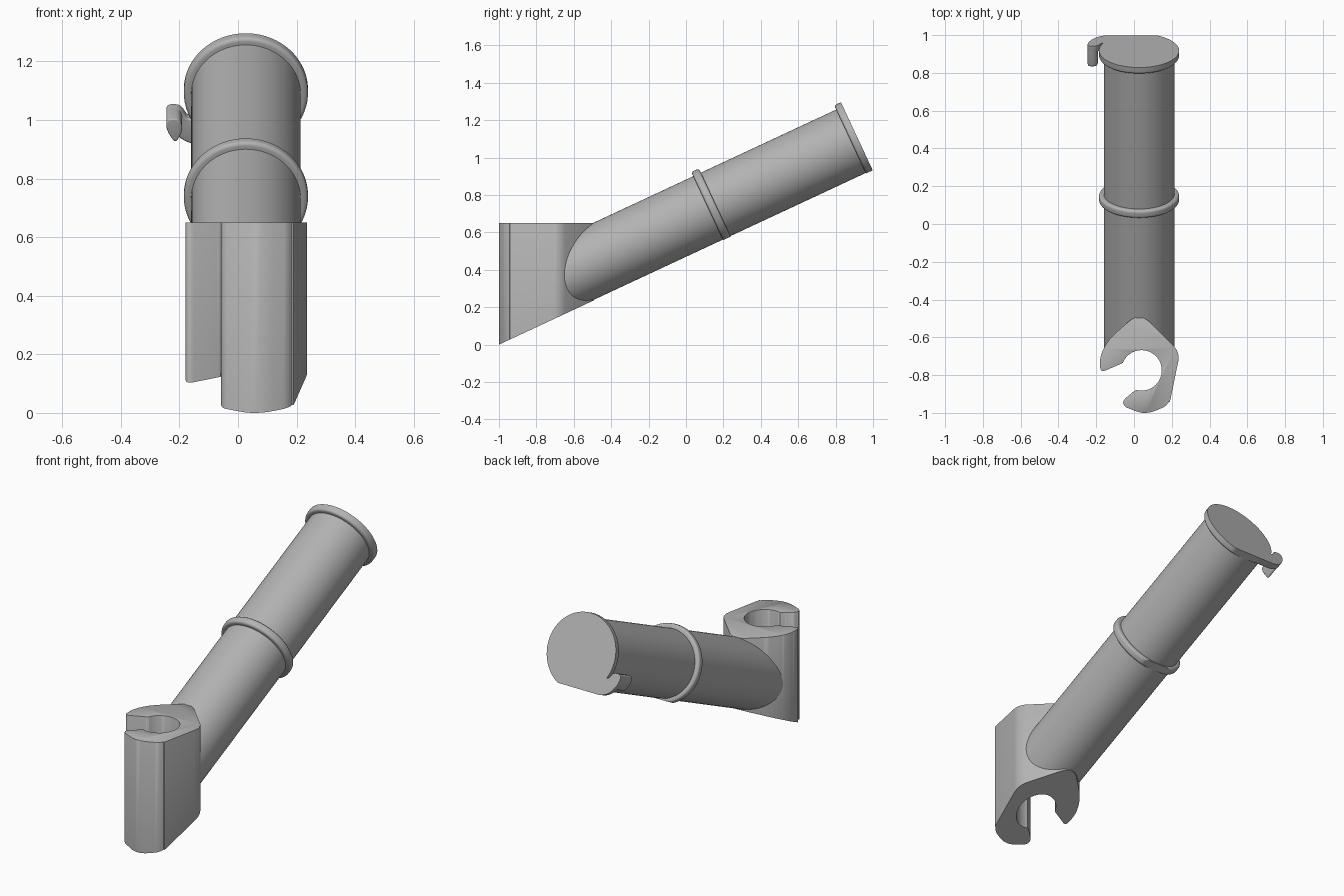
import bpy, bmesh, math
from mathutils import Vector

if "Cube" in bpy.data.objects:
    bpy.data.objects.remove(bpy.data.objects["Cube"])

TILT = math.radians(25)
COS, SIN = math.cos(TILT), math.sin(TILT)
AXIS_X, AXIS_H = 0.027, 0.19      # tube centre, measured from the sloped base plane
END = 2.205                       # tube length along the slope
SEGMENTS = 96

grey = bpy.data.materials.new("plain_grey")
grey.use_nodes = True
grey.diffuse_color = (0.45, 0.45, 0.45, 1)
grey.node_tree.nodes["Principled BSDF"].inputs["Base Color"].default_value = (0.45, 0.45, 0.45, 1)


def sloped(x, h, s):
    """Position from side offset, height over the base plane, distance along it."""
    return Vector((x, -1 + s * COS - h * SIN, s * SIN + h * COS))


def finish(name, bm):
    bmesh.ops.remove_doubles(bm, verts=bm.verts, dist=0.00005)
    bmesh.ops.recalc_face_normals(bm, faces=bm.faces)
    mesh = bpy.data.meshes.new(name)
    bm.to_mesh(mesh)
    bm.free()
    obj = bpy.data.objects.new(name, mesh)
    bpy.context.collection.objects.link(obj)
    mesh.materials.append(grey)
    bpy.ops.object.select_all(action='DESELECT')
    obj.select_set(True)
    bpy.context.view_layer.objects.active = obj
    bpy.ops.object.shade_smooth_by_angle(angle=math.radians(35))
    return obj


def loft(name, rings, bevel=0):
    """Skin equal-length rings of points, capping both ends."""
    bm = bmesh.new()
    loops = [[bm.verts.new(p) for p in ring] for ring in rings]
    n = len(loops[0])
    for a, b in zip(loops, loops[1:]):
        for i in range(n):
            j = (i + 1) % n
            bm.faces.new((a[i], a[j], b[j], b[i]))
    bm.faces.new(loops[0])
    cap = bm.faces.new(loops[-1])
    bmesh.ops.recalc_face_normals(bm, faces=bm.faces)
    if bevel:
        bmesh.ops.bevel(bm, geom=list(cap.edges), offset=bevel, segments=4,
                        profile=0.5, affect='EDGES', clamp_overlap=True)
    return finish(name, bm)


def rounded(corners, steps=6):
    """Round (x, y, radius) corners with short curves."""
    out = []
    for i, (x, y, r) in enumerate(corners):
        p = Vector((x, y))
        if r == 0:
            out.append(p)
            continue
        a = Vector(corners[i - 1][:2]) - p
        b = Vector(corners[(i + 1) % len(corners)][:2]) - p
        a = p + a.normalized() * min(r, a.length * 0.48)
        b = p + b.normalized() * min(r, b.length * 0.48)
        for k in range(steps + 1):
            t = k / steps
            out.append(a * (1 - t) ** 2 + p * 2 * t * (1 - t) + b * t * t)
    return out


def circle(radius):
    for k in range(SEGMENTS):
        a = 2 * math.pi * k / SEGMENTS
        yield AXIS_X + radius * math.cos(a), AXIS_H + radius * math.sin(a)


# Main tube, its lower end cut upright inside the clamp
start = [sloped(x, h, (0.335 + h * SIN) / COS) for x, h in circle(0.187)]
stop = [sloped(x, h, END - 0.01) for x, h in circle(0.187)]
loft("tube", [start, stop])


# Collars, flattened underneath by the base plane
def collar(name, profile):
    loft(name, [[sloped(x, max(h, 0), s) for x, h in circle(r)] for r, s in profile])


def lip_profile(s0, s1, round_back):
    arc = [(0.198 + 0.014 * math.sin(k * math.pi / 10), 0.014 * (1 - math.cos(k * math.pi / 10)))
           for k in range(6)]
    profile = [(0.18, s0)] + [(r, s0 + d) for r, d in arc]
    if round_back:
        return profile + [(r, s1 - d) for r, d in reversed(arc)] + [(0.18, s1)]
    return profile + [(0.212, s1)]


collar("middle_collar", lip_profile(1.322, 1.367, True))
collar("end_collar", lip_profile(END - 0.04, END, False))


# Hook on the end collar: a side tab and a finger pointing back along the tube
def sloped_prism(name, corners, s0, s1):
    pts = rounded(corners)
    loft(name, [[sloped(x, h, s) for x, h in pts] for s in (s1, s0)], bevel=0.008)


sloped_prism("hook_tab", [(-0.05, 0, 0), (-0.16, 0, 0.03), (-0.21, 0.03, 0.03),
                          (-0.245, 0.09, 0.03), (-0.245, 0.135, 0.02), (-0.197, 0.135, 0.02),
                          (-0.17, 0.09, 0.02), (-0.05, 0.15, 0)], END - 0.04, END)
sloped_prism("hook_finger", [(-0.213, 0.04, 0.02), (-0.245, 0.09, 0.03), (-0.245, 0.135, 0.02),
                             (-0.197, 0.135, 0.02), (-0.188, 0.09, 0.02)], 2.085, END)

# Open clamp: a C-shaped section with a level top and a sloped underside
bore = []
for k in range(49):
    a = math.radians(158 - k * 263 / 48)
    bore.append((0.04 + 0.107 * math.cos(a), -0.775 + 0.107 * math.sin(a), 0))
outer = [(0.0, -0.885, 0.02), (-0.06, -0.935, 0.025), (-0.055, -0.975, 0.02),
         (0.06, -1.022, 0.13), (0.185, -0.968, 0.04), (0.244, -0.68, 0.05),
         (0.03, -0.465, 0.08), (-0.135, -0.61, 0.06), (-0.182, -0.7, 0.05),
         (-0.178, -0.787, 0.03), (-0.068, -0.74, 0.02)]
section = rounded(bore + outer)
low = min(p.y for p in section)
section = [Vector((p.x, p.y - (low + 1) * (p.y < -0.95))) for p in section]
loft("clamp", [[(p.x, p.y, (p.y + 1) * SIN / COS) for p in section],
               [(p.x, p.y, 0.65) for p in section]], bevel=0.016)
